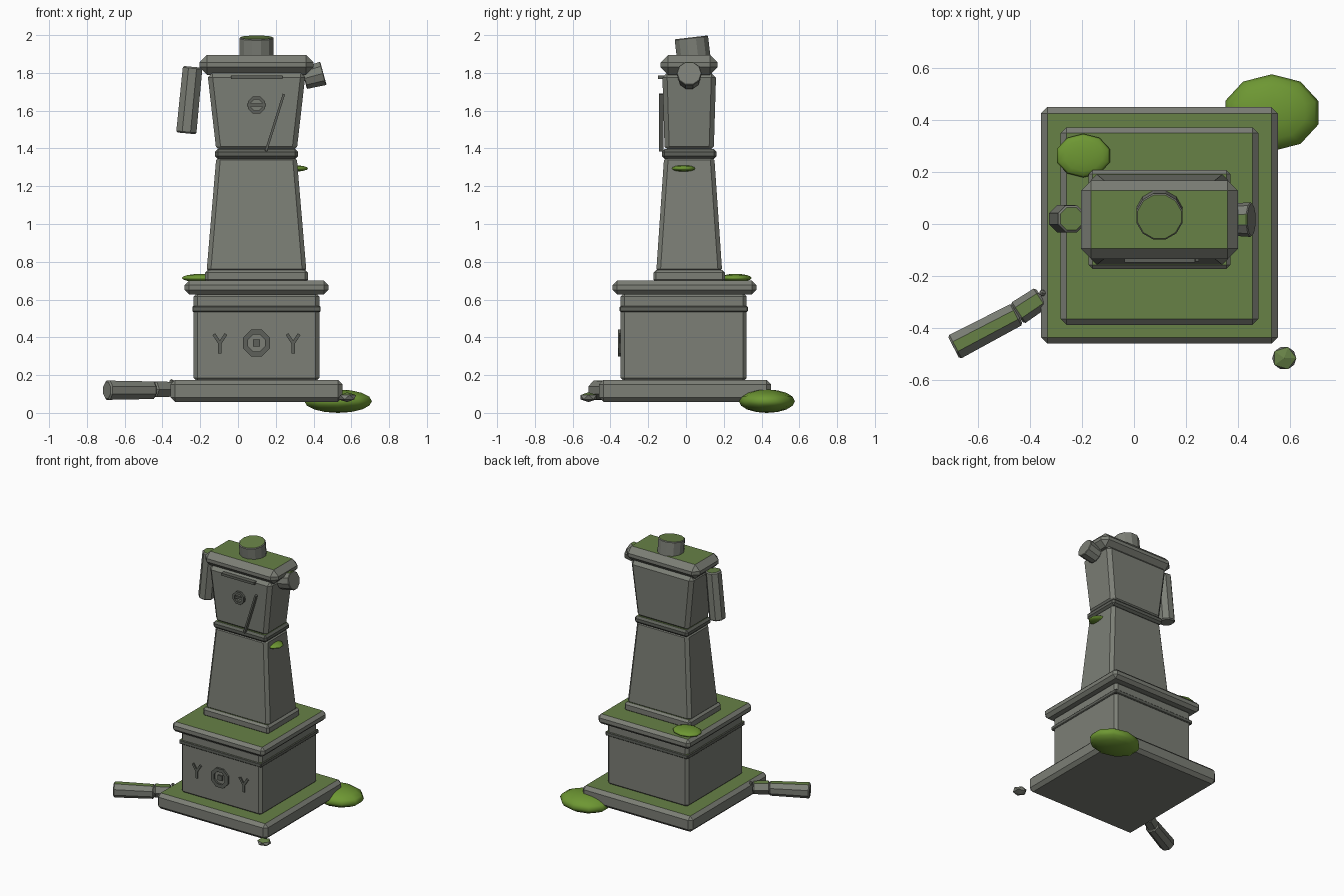
import bpy, bmesh, math
from mathutils import Vector, Matrix

if "Cube" in bpy.data.objects:
    bpy.data.objects.remove(bpy.data.objects["Cube"])


def material(name, col):
    m = bpy.data.materials.new(name)
    m.diffuse_color = (*col, 1)
    m.use_nodes = True
    m.node_tree.nodes["Principled BSDF"].inputs["Base Color"].default_value = m.diffuse_color
    return m


STONE = material("grey stone", (0.20, 0.21, 0.18))
FILM = material("mossy stone top", (0.135, 0.22, 0.062))
DARK = material("dark carved stone", (0.11, 0.117, 0.10))
MOSS = material("bright moss", (0.155, 0.31, 0.033))
CX, CY = 0.098, 0.017   # axis of the figure


def finish(name, bm, mat=STONE, film=True):
    """Make the object; upward faces get the mossy film."""
    bmesh.ops.recalc_face_normals(bm, faces=bm.faces[:])
    bm.normal_update()
    me = bpy.data.meshes.new(name)
    me.materials.append(mat)
    if film:
        me.materials.append(FILM)
        for f in bm.faces:
            f.material_index = int(f.normal.z > 0.8)
    bm.to_mesh(me)
    bm.free()
    ob = bpy.data.objects.new(name, me)
    bpy.context.collection.objects.link(ob)
    return ob


def block(name, z0, z1, bottom, top=None, cy=CY, bevel=0.02, mat=STONE):
    """Bevelled box with (x, y) sizes at bottom and top."""
    top = top or bottom
    bm = bmesh.new()
    bmesh.ops.create_cube(bm, size=1)
    for v in bm.verts:
        sx, sy = top if v.co.z > 0 else bottom
        v.co = (CX + v.co.x * sx, cy + v.co.y * sy, z1 if v.co.z > 0 else z0)
    bmesh.ops.bevel(bm, geom=bm.edges[:], offset=bevel, segments=1, affect='EDGES')
    return finish(name, bm, mat)


def tube(name, p, q, r1, r2, sides=8, bevel=0.008):
    p, q = Vector(p), Vector(q)
    bm = bmesh.new()
    d = q - p
    rot = d.to_track_quat('Z', 'Y').to_matrix().to_4x4()
    bmesh.ops.create_cone(bm, cap_ends=True, segments=sides, radius1=r1, radius2=r2, depth=d.length)
    rims = [e for e in bm.edges if abs(e.verts[0].co.z - e.verts[1].co.z) < 1e-5]
    bmesh.ops.bevel(bm, geom=rims, offset=bevel, segments=1, affect='EDGES')
    spin = Matrix.Rotation(math.pi / sides, 4, 'Z')
    bmesh.ops.transform(bm, matrix=Matrix.Translation((p + q) / 2) @ rot @ spin, verts=bm.verts[:])
    return finish(name, bm)


def bar(name, a, b, width, y0, y1):
    """Carved strip on the front between two (x, z) points."""
    a, b = Vector((a[0], 0, a[1])), Vector((b[0], 0, b[1]))
    d = b - a
    bm = bmesh.new()
    bmesh.ops.create_cube(bm, size=1)
    m = (Matrix.Translation((a + b) / 2 + Vector((0, (y0 + y1) / 2, 0)))
         @ Matrix.Rotation(-math.atan2(d.z, d.x), 4, 'Y')
         @ Matrix.Diagonal((d.length, y1 - y0, width, 1)))
    bmesh.ops.transform(bm, matrix=m, verts=bm.verts[:])
    return finish(name, bm, DARK, False)


def ring(name, x, z, ro, ri, y0, y1, sides=8):
    bm = bmesh.new()
    loops = []
    for r, y in ((ro, y0), (ri, y0), (ri, y1), (ro, y1)):
        loops.append([bm.verts.new((x + r * math.cos((i + .5) * math.tau / sides), y,
                                    z + r * math.sin((i + .5) * math.tau / sides)))
                      for i in range(sides)])
    for k in range(4):
        a, b = loops[k], loops[(k + 1) % 4]
        for i in range(sides):
            j = (i + 1) % sides
            bm.faces.new((a[i], a[j], b[j], b[i]))
    return finish(name, bm, DARK, False)


def lump(name, centre, radii):
    bm = bmesh.new()
    bmesh.ops.create_uvsphere(bm, u_segments=10, v_segments=8, radius=1)
    bmesh.ops.transform(bm, matrix=Matrix.Translation(centre) @ Matrix.Diagonal((*radii, 1)),
                        verts=bm.verts[:])
    ob = finish(name, bm, MOSS, False)
    ob.data.shade_smooth()


def pebble(name, centre, radii):
    bm = bmesh.new()
    bmesh.ops.create_icosphere(bm, subdivisions=1, radius=1)
    bmesh.ops.transform(bm, matrix=Matrix.Translation(centre) @ Matrix.Diagonal((*radii, 1)),
                        verts=bm.verts[:])
    finish(name, bm)


# Pedestal
block("base_slab", 0.058, 0.175, (0.91, 0.91), cy=-0.005, bevel=0.024)
block("pedestal_block", 0.165, 0.635, (0.667, 0.667), cy=-0.012)
block("pedestal_band", 0.535, 0.565, (0.68, 0.68), cy=-0.012, bevel=0.005, mat=DARK)
block("pedestal_cap", 0.628, 0.70, (0.76, 0.76), cy=-0.008, bevel=0.022)

# Robed figure
block("figure_plinth", 0.69, 0.757, (0.545, 0.38), bevel=0.015)
block("robe", 0.74, 1.36, (0.53, 0.35), (0.425, 0.265), bevel=0.022)
block("belt", 1.345, 1.397, (0.44, 0.29), bevel=0.015, mat=DARK)
block("torso", 1.385, 1.80, (0.425, 0.26), (0.52, 0.285), bevel=0.025)
block("shoulders", 1.79, 1.895, (0.605, 0.302), bevel=0.04)
tube("neck_stump", (CX, 0.042, 1.87), (CX, 0.028, 1.988), 0.092, 0.092, 12, 0.005)

# Arms: one hanging, one broken off, one fallen
tube("hanging_arm", (-0.24, 0.02, 1.832), (-0.274, 0.02, 1.48), 0.056, 0.058)
tube("broken_arm_stump", (0.35, 0.017, 1.77), (0.452, 0.017, 1.798), 0.06, 0.067, 10, 0.004)
tube("fallen_arm", (-0.694, -0.475, 0.12), (-0.448, -0.346, 0.12), 0.055, 0.05)
tube("fallen_wrist", (-0.45, -0.345, 0.125), (-0.355, -0.282, 0.125), 0.048, 0.045, 6)
pebble("fallen_finger", (-0.352, -0.265, 0.165), (0.014, 0.014, 0.014))

# Carvings on the pedestal front
FY = -0.345
ring("pedestal_medallion", CX, 0.37, 0.076, 0.048, FY - 0.015, FY + 0.01)
bar("medallion_centre", (CX - 0.018, 0.37), (CX + 0.018, 0.37), 0.036, FY - 0.012, FY + 0.01)
for side in (-1, 1):
    x = CX + side * 0.194
    bar("branch_stem", (x, 0.315), (x, 0.375), 0.018, FY - 0.009, FY + 0.01)
    for s in (-1, 1):
        bar("branch_fork", (x, 0.368), (x + s * 0.032, 0.417), 0.017, FY - 0.009, FY + 0.01)

# Carvings on the chest
ring("chest_medallion", CX, 1.63, 0.049, 0.031, -0.138, -0.11)
bar("chest_medallion_bar", (CX - 0.05, 1.63), (CX + 0.05, 1.63), 0.016, -0.135, -0.11)
bar("chest_slash", (0.148, 1.386), (0.243, 1.688), 0.013, -0.144, -0.118)
bar("collar_line", (-0.037, 1.777), (0.235, 1.777), 0.018, -0.148, -0.115)

# Moss clumps and a loose stone
lump("ground_moss", (0.53, 0.428, 0.062), (0.188, 0.148, 0.062))
lump("pedestal_moss", (-0.195, 0.263, 0.714), (0.107, 0.084, 0.022))
lump("robe_moss", (0.285, -0.013, 1.294), (0.09, 0.07, 0.018))
pebble("loose_stone", (0.578, -0.516, 0.083), (0.052, 0.05, 0.026))
